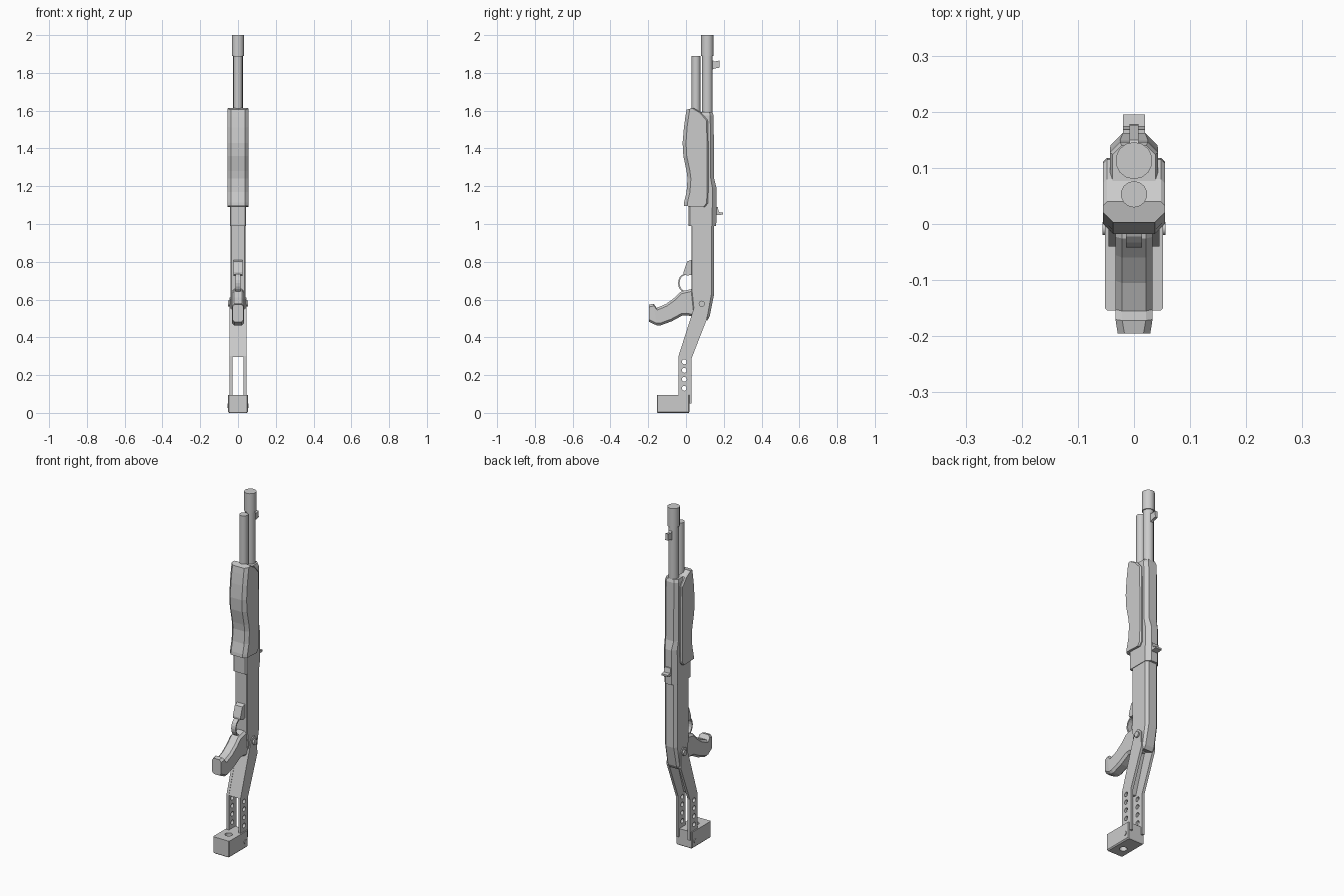
import bpy, bmesh, math
from mathutils import Vector

if "Cube" in bpy.data.objects:
    bpy.data.objects.remove(bpy.data.objects["Cube"])


def finish(name, bm):
    bmesh.ops.remove_doubles(bm, verts=bm.verts, dist=1e-5)
    bmesh.ops.recalc_face_normals(bm, faces=bm.faces)
    me = bpy.data.meshes.new(name)
    bm.to_mesh(me)
    bm.free()
    ob = bpy.data.objects.new(name, me)
    bpy.context.collection.objects.link(ob)
    return ob


def activate(ob):
    bpy.ops.object.select_all(action='DESELECT')
    ob.select_set(True)
    bpy.context.view_layer.objects.active = ob


def prism(name, profile, x0, x1):
    """Side profile in (y, z) extruded from x0 to x1."""
    bm = bmesh.new()
    a = [bm.verts.new((x0, y, z)) for y, z in profile]
    b = [bm.verts.new((x1, y, z)) for y, z in profile]
    bm.faces.new(a)
    bm.faces.new(b[::-1])
    n = len(a)
    for i in range(n):
        bm.faces.new((a[i], b[i], b[(i + 1) % n], a[(i + 1) % n]))
    return finish(name, bm)


def loft(name, rows):
    """Chamfered rings; row = (y, z front), (y, z back), half width, front and back chamfer."""
    bm = bmesh.new()
    rings = []
    for f, b, w, cf, cb in rows:
        f, b = Vector((0, *f)), Vector((0, *b))
        d = (b - f).normalized()
        half = [(w - cf, f), (w, f + d * cf), (w, b - d * cb), (w - cb, b)]
        pts = [(x, p.y, p.z) for x, p in half] + [(-x, p.y, p.z) for x, p in half[::-1]]
        rings.append([bm.verts.new(p) for p in pts])
    for r, s in zip(rings, rings[1:]):
        for i in range(8):
            j = (i + 1) % 8
            bm.faces.new((r[i], r[j], s[j], s[i]))
    bm.faces.new(rings[0])
    bm.faces.new(rings[-1][::-1])
    return finish(name, bm)


def cylinder(name, loc, r, depth, sides=14, along_x=False):
    bpy.ops.mesh.primitive_cylinder_add(vertices=sides, radius=r, depth=depth, location=loc,
                                        rotation=(0, math.pi / 2 if along_x else 0, 0))
    ob = bpy.context.object
    ob.name = name
    bpy.ops.object.shade_smooth_by_angle(angle=math.radians(35))
    return ob


def drill(ob, cutter):
    m = ob.modifiers.new("hole", 'BOOLEAN')
    m.object = cutter
    m.solver = 'EXACT'
    activate(ob)
    bpy.ops.object.modifier_apply(modifier="hole")
    bpy.data.objects.remove(cutter)


# Barrel, muzzle and tube
cylinder("barrel", (0, .113, 1.67), .028, .5)
cylinder("muzzle", (0, .113, 1.945), .033, .11)
cylinder("magazine_tube", (0, .053, 1.66), .0235, .46)

# Front and rear sights
prism("front_sight", [(.13, 1.875), (.15, 1.86), (.176, 1.865), (.178, 1.828),
                      (.15, 1.823), (.13, 1.81)], -.008, .008)
prism("rear_sight", [(.15, 1.09), (.168, 1.09), (.174, 1.063), (.195, 1.06),
                     (.195, 1.05), (.15, 1.045)], -.02, .02)

# Upper housing with stepped back
loft("upper_housing", [((.014, .99), (.16, .99), .042, .006, .022),
                       ((.014, 1.19), (.162, 1.19), .042, .006, .022),
                       ((.02, 1.24), (.149, 1.24), .043, .006, .018),
                       ((.02, 1.575), (.146, 1.575), .043, .006, .018),
                       ((.03, 1.592), (.14, 1.592), .038, .006, .016)])

# Receiver, tapering at the hinge
loft("receiver", [((.028, 1.02), (.148, 1.02), .039, .005, .014),
                  ((.028, .64), (.148, .625), .039, .005, .014),
                  ((.04, .53), (.125, .51), .039, .005, .012),
                  ((.065, .51), (.113, .49), .037, .004, .01)])

# Wavy sliding grip
pump = [(.003, 1.606, .04, 1.614), (-.003, 1.57, .08, 1.59), (-.011, 1.51, .115, 1.55),
        (-.018, 1.43, .118, 1.43), (-.014, 1.36, .118, 1.36), (.003, 1.28, .118, 1.28),
        (.008, 1.24, .118, 1.24), (.003, 1.17, .118, 1.17), (-.01, 1.115, .116, 1.11),
        (-.012, 1.095, .1, 1.09)]
loft("sliding_grip", [((a, b), (c, d), .055, .018, .007) for a, b, c, d in pump])

# Pistol grip
grip = [(-.195, .573, -.195, .482, .029), (-.172, .578, -.155, .463, .033),
        (-.155, .556, -.135, .463, .033), (-.105, .577, -.075, .485, .033),
        (-.06, .61, -.02, .515, .033), (-.026, .643, .008, .516, .033),
        (.05, .66, .06, .505, .033)]
loft("pistol_grip", [((a, b), (c, d), w, .012, .012) for a, b, c, d, w in grip])

# Trigger guard
prism("guard_block", [(.035, .812), (.006, .802), (-.013, .745), (-.012, .733),
                      (.005, .728), (.035, .73)], -.024, .024)
arc = [(-.001 + math.cos(t) * 1, math.sin(t)) for t in
       [math.radians(a) for a in range(100, 261, 20)]]
prism("guard_loop", [(-.002 + .04 * c, .687 + .05 * s) for c, s in arc] +
      [(-.002 + .032 * c, .687 + .042 * s) for c, s in arc[::-1]], -.014, .014)

# Stock side plates with adjustment holes
plate = [(.028, .05), (.028, .285), (.112, .5), (.108, .59), (.085, .612), (.06, .6),
         (.04, .55), (-.04, .3), (-.04, .05)]
for side, tag in ((-1, "left"), (1, "right")):
    x0, x1 = sorted((side * .03, side * .045))
    ob = prism("stock_plate_" + tag, plate, x0, x1)
    for z in (.27, .225, .178, .13):
        drill(ob, cylinder("cutter", (side * .0375, -.009, z), .013, .06, 12, True))
prism("stock_web", [(-.04, .295), (.045, .56), (.06, .555), (-.022, .295)], -.032, .032)

# Hinge pin and butt pin
cylinder("hinge_pin", (0, .083, .578), .016, .108, 12, True)
cylinder("butt_pin", (0, -.008, .038), .012, .112, 12, True)

# Butt block with vertical hole
butt = loft("butt_block", [((-.15, 0), (.015, 0), .046, .004, .004),
                           ((-.154, .006), (.018, .006), .052, .004, .004),
                           ((-.154, .096), (.018, .096), .052, .004, .004)])
drill(butt, cylinder("cutter", (0, -.085, .05), .02, .3, 16))
